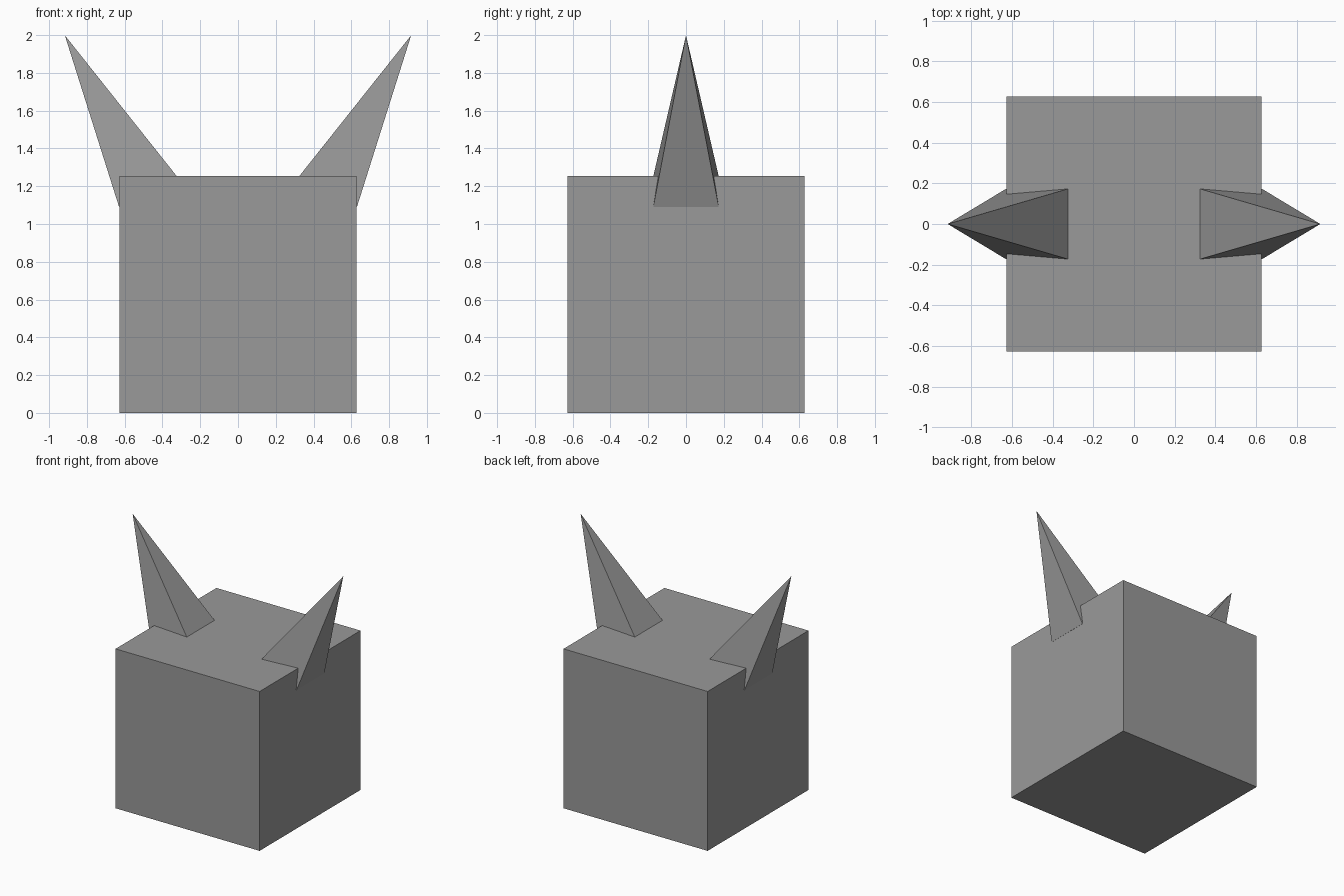
import bpy, bmesh, math
from mathutils import Matrix

if "Cube" in bpy.data.objects:
    bpy.data.objects.remove(bpy.data.objects["Cube"])

# Dark grey shared by all parts
grey = bpy.data.materials.new("dark_grey")
grey.diffuse_color = (0.32, 0.32, 0.32, 1)
grey.use_nodes = True
grey.node_tree.nodes["Principled BSDF"].inputs["Base Color"].default_value = grey.diffuse_color


def make_object(name, build):
    mesh = bpy.data.meshes.new(name)
    bm = bmesh.new()
    build(bm)
    bm.to_mesh(mesh)
    bm.free()
    mesh.materials.append(grey)
    obj = bpy.data.objects.new(name, mesh)
    bpy.context.collection.objects.link(obj)
    return obj


# Cubic head resting on the floor
SIZE = 1.254
make_object("head", lambda bm: bmesh.ops.create_cube(
    bm, size=SIZE, matrix=Matrix.Translation((0, 0, SIZE / 2))))

# Square pyramid horns leaning outwards over the two upper side edges
SIDE, LENGTH, TILT = 0.346, 0.937, math.radians(28)


def horn(side):
    def build(bm):
        matrix = (Matrix.Translation((side * 0.477, 0, 1.172))
                  @ Matrix.Rotation(side * TILT, 4, 'Y')
                  @ Matrix.Translation((0, 0, LENGTH / 2))
                  @ Matrix.Rotation(math.radians(45), 4, 'Z'))
        bmesh.ops.create_cone(bm, cap_ends=True, segments=4,
                              radius1=SIDE / math.sqrt(2), radius2=0,
                              depth=LENGTH, matrix=matrix)
        bmesh.ops.remove_doubles(bm, verts=bm.verts, dist=0.0001)
    return build


for name, side in (("left_horn", -1), ("right_horn", 1)):
    make_object(name, horn(side))
